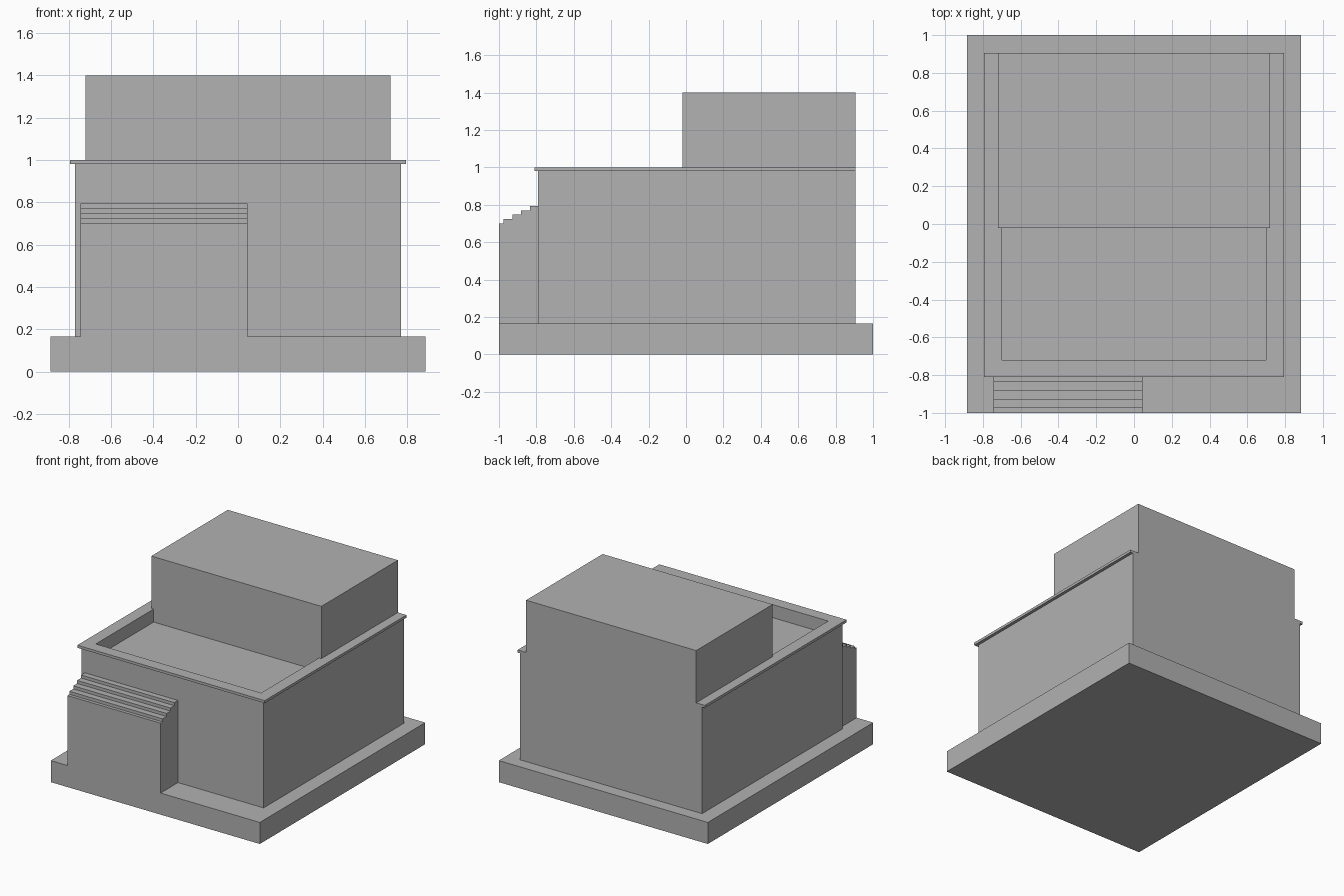
import bpy
import bmesh
from mathutils import Vector

default = bpy.data.objects.get("Cube")
if default:
    bpy.data.objects.remove(default, do_unlink=True)

grey = bpy.data.materials.new("plain_grey")
grey.use_nodes = True
colour = (0.445, 0.445, 0.445, 1.0)
grey.diffuse_color = colour
grey.node_tree.nodes["Principled BSDF"].inputs["Base Color"].default_value = colour


def prism(name, outline, offset):
    """Extrude a closed outline of 3D points by an offset."""
    bm = bmesh.new()
    face = bm.faces.new([bm.verts.new(p) for p in outline])
    result = bmesh.ops.extrude_face_region(bm, geom=[face], use_keep_orig=True)
    moved = [g for g in result["geom"] if isinstance(g, bmesh.types.BMVert)]
    bmesh.ops.translate(bm, verts=moved, vec=Vector(offset))
    bmesh.ops.recalc_face_normals(bm, faces=bm.faces)
    mesh = bpy.data.meshes.new(name)
    bm.to_mesh(mesh)
    bm.free()
    mesh.materials.append(grey)
    obj = bpy.data.objects.new(name, mesh)
    bpy.context.collection.objects.link(obj)
    return obj


def slab(name, plan, bottom, top):
    return prism(name, [(x, y, bottom) for x, y in plan], (0, 0, top - bottom))


def rectangle(half_width, front, back):
    return [(-half_width, front), (half_width, front),
            (half_width, back), (-half_width, back)]


BACK = 0.905
GROUND, DECK, EAVE, RIM = 0.165, 0.90, 0.98, 1.0
BLOCK_HALF, BLOCK_FRONT = 0.72, -0.02
WELL_HALF, WELL_FRONT = 0.70, -0.72


def surround(half_width, front):
    """U-shaped plan that wraps the sunken deck and the upper storey."""
    right = [(half_width, front), (half_width, BACK), (BLOCK_HALF, BACK),
             (BLOCK_HALF, BLOCK_FRONT), (WELL_HALF, BLOCK_FRONT),
             (WELL_HALF, WELL_FRONT)]
    return right + [(-x, y) for x, y in reversed(right)]


# Plinth, main storey and upper storey
slab("base_plinth", rectangle(0.885, -1.0, 1.0), 0, GROUND)
slab("main_storey", rectangle(0.77, -0.79, BACK), GROUND, DECK)
slab("upper_storey", rectangle(BLOCK_HALF, BLOCK_FRONT, BACK), DECK, 1.40)

# Parapet around the roof deck, with an overhanging coping
slab("roof_parapet", surround(0.77, -0.79), DECK, EAVE)
slab("parapet_coping", surround(0.793, -0.81), EAVE, RIM)

# Stepped porch: a side profile extruded across its width
left_x, right_x = -0.745, 0.045
tread_edges = [-1.0, -0.975, -0.928, -0.881, -0.834, -0.79]
profile = [(-0.79, GROUND), (-1.0, GROUND)]
for i in range(5):
    height = 0.70 + 0.0235 * i
    profile += [(tread_edges[i], height), (tread_edges[i + 1], height)]
prism("front_steps", [(left_x, y, z) for y, z in profile], (right_x - left_x, 0, 0))
